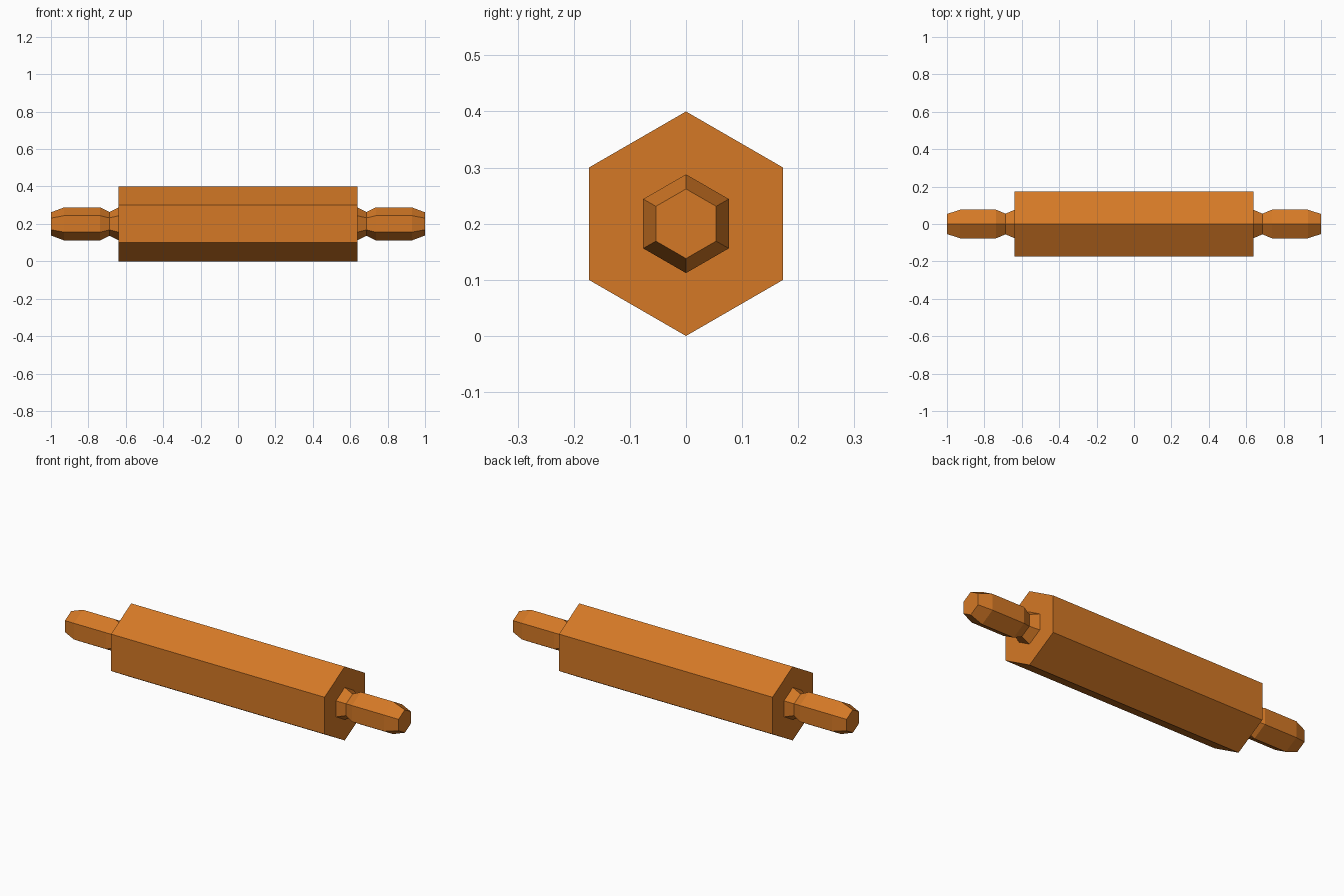
import bpy, bmesh, math

if "Cube" in bpy.data.objects:
    bpy.data.objects.remove(bpy.data.objects["Cube"])

wood = bpy.data.materials.new("orange wood")
wood.diffuse_color = (0.66, 0.19, 0.019, 1)
wood.use_nodes = True
wood.node_tree.nodes["Principled BSDF"].inputs["Base Color"].default_value = wood.diffuse_color
CENTRE_Z = 0.2


def hex_lathe(name, profile, cap_start=True):
    """Six-sided solid along x from (x, radius) pairs, points up and down."""
    bm = bmesh.new()
    rings = [[bm.verts.new((x, r * math.sin(i * math.pi / 3),
                            CENTRE_Z + r * math.cos(i * math.pi / 3)))
              for i in range(6)] for x, r in profile]
    for a, b in zip(rings, rings[1:]):
        for i in range(6):
            j = (i + 1) % 6
            bm.faces.new((a[i], a[j], b[j], b[i]))
    bm.faces.new(rings[0])
    bm.faces.new(rings[-1])
    bmesh.ops.recalc_face_normals(bm, faces=bm.faces)
    mesh = bpy.data.meshes.new(name)
    bm.to_mesh(mesh)
    bm.free()
    mesh.materials.append(wood)
    obj = bpy.data.objects.new(name, mesh)
    bpy.context.collection.objects.link(obj)
    return obj


# Main roller
hex_lathe("roller", [(-0.64, 0.2), (0.64, 0.2)])

# Handles: flared collar, neck, grip, chamfered tip
handle = [(0.638, 0.088), (0.687, 0.064), (0.737, 0.088), (0.93, 0.088), (1.0, 0.062)]
for side, sign in (("left", -1), ("right", 1)):
    hex_lathe(side + "_handle", [(sign * x, r) for x, r in handle])
